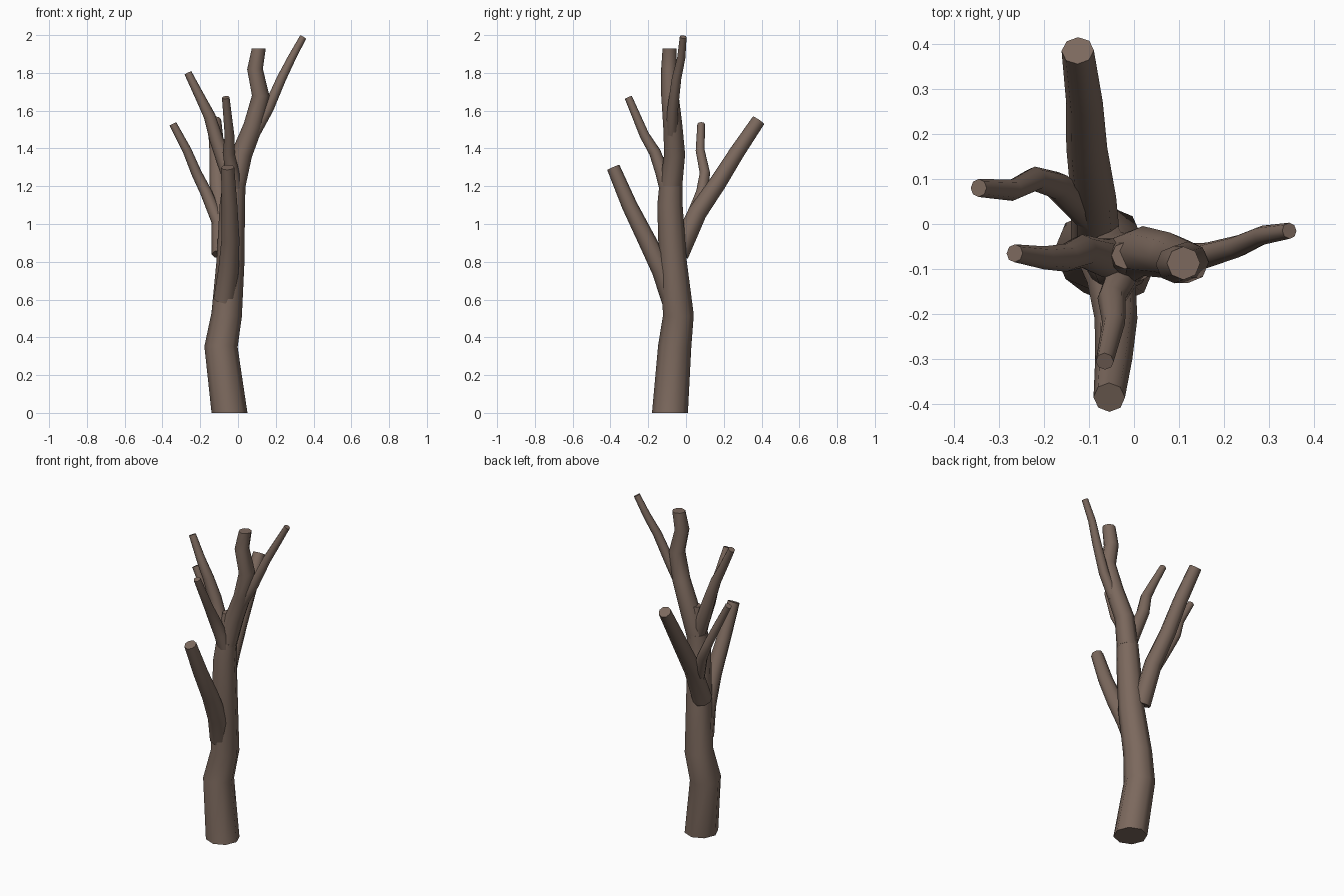
import bpy, bmesh, math
from mathutils import Vector

SIDES = 8
UP = Vector((0, 0, 1))

cube = bpy.data.objects.get("Cube")
if cube:
    bpy.data.objects.remove(cube, do_unlink=True)

bark = bpy.data.materials.new("brown bark")
bark.use_nodes = True
colour = (.2, .14, .11, 1)
bark.diffuse_color = colour
shader = bark.node_tree.nodes["Principled BSDF"]
shader.inputs["Base Color"].default_value = colour


def path_direction(points, index):
    """Average direction of the path segments that meet at a point."""
    here = points[index]
    before = here - points[max(index - 1, 0)]
    after = points[min(index + 1, len(points) - 1)] - here
    return (before.normalized() + after.normalized()).normalized()


def add_ring(bm, centre, direction, radius):
    """Regular ring of vertices square to the given direction."""
    turn = UP.rotation_difference(direction)
    ring = []
    for side in range(SIDES):
        angle = math.tau * side / SIDES
        offset = Vector((math.cos(angle), math.sin(angle), 0)) * radius
        ring.append(bm.verts.new(centre + turn @ offset))
    return ring


def limb(name, base_radius, tip_radius, path, level_ends=False):
    """Capped tube that follows the path and tapers evenly to its tip."""
    points = [Vector(point) for point in path]
    last = len(points) - 1
    bm = bmesh.new()
    rings = []
    for index, centre in enumerate(points):
        direction = path_direction(points, index)
        if level_ends and index in (0, last):
            direction = UP
        radius = base_radius + (tip_radius - base_radius) * index / last
        rings.append(add_ring(bm, centre, direction, radius))
    for lower, upper in zip(rings, rings[1:]):
        for side in range(SIDES):
            following = (side + 1) % SIDES
            bm.faces.new((lower[side], lower[following],
                          upper[following], upper[side]))
    bm.faces.new(reversed(rings[0]))
    bm.faces.new(rings[-1])

    mesh = bpy.data.meshes.new(name)
    bm.to_mesh(mesh)
    bm.free()
    mesh.materials.append(bark)
    tube = bpy.data.objects.new(name, mesh)
    bpy.context.collection.objects.link(tube)
    bpy.ops.object.select_all(action='DESELECT')
    tube.select_set(True)
    bpy.context.view_layer.objects.active = tube
    bpy.ops.object.shade_smooth_by_angle(angle=math.radians(50))


# Trunk, bending as it rises to the main fork
limb("trunk", .095, .06, [
    (-.045, -.085, 0), (-.09, -.06, .35), (-.06, -.04, .52),
    (-.04, -.07, .8), (-.03, -.085, 1.1), (-.02, -.08, 1.22)], True)

# Tallest limb, continuing from the trunk
limb("main_limb", .06, .037, [
    (-.02, -.08, 1.2), (.02, -.06, 1.37), (.08, -.07, 1.52),
    (.12, -.085, 1.68), (.09, -.09, 1.82), (.11, -.087, 1.93)], True)

# Short broken stub in the main fork
limb("trunk_stub", .055, .03, [(-.02, -.08, 1.2), (-.02, -.07, 1.39)], True)

# Large boughs from the lower trunk
limb("front_branch", .06, .035, [
    (-.07, -.07, .6), (-.05, -.13, .76), (-.04, -.21, .92),
    (-.045, -.3, 1.1), (-.055, -.385, 1.3)])
limb("back_branch", .055, .036, [
    (-.085, -.04, .84), (-.09, .06, 1.06), (-.105, .17, 1.22),
    (-.11, .27, 1.38), (-.125, .385, 1.55)])

# Thin upper branches
limb("back_branch_twig", .035, .02, [
    (-.1, .02, 1), (-.17, .085, 1.17), (-.22, .1, 1.27),
    (-.27, .075, 1.39), (-.345, .08, 1.53)])
limb("right_branch", .048, .02, [
    (-.01, -.08, 1.18), (-.07, -.075, 1.33), (-.115, -.06, 1.45),
    (-.15, -.075, 1.57), (-.2, -.075, 1.67), (-.265, -.065, 1.8)])
limb("upper_front_branch", .042, .02, [
    (-.01, -.085, 1.13), (-.03, -.125, 1.27), (-.05, -.165, 1.38),
    (-.045, -.22, 1.47), (-.065, -.305, 1.67)])
limb("left_branch_twig", .032, .018, [
    (.085, -.075, 1.48), (.16, -.07, 1.61), (.23, -.05, 1.77),
    (.285, -.025, 1.88), (.345, -.015, 1.99)])
